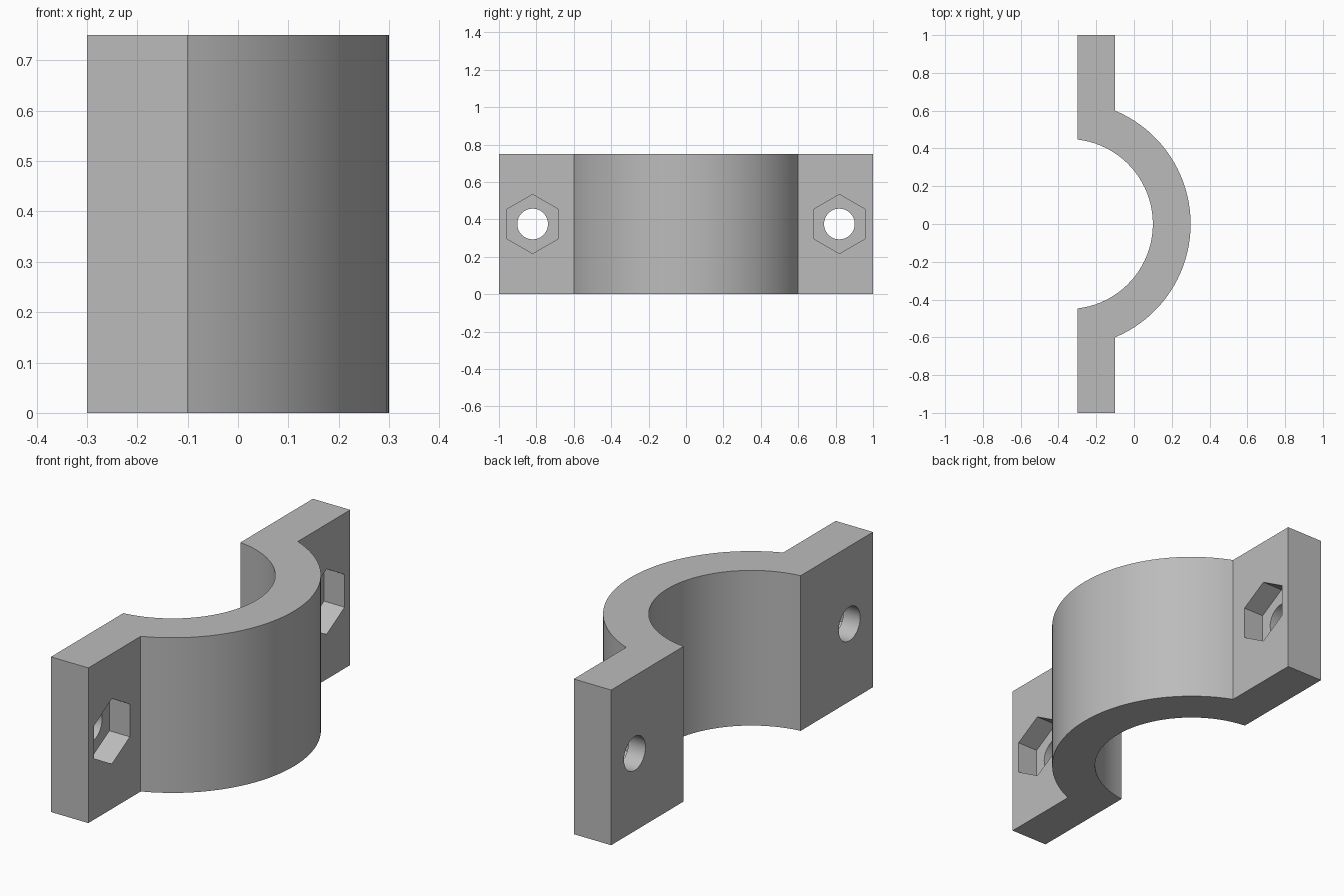
import bpy, bmesh, math
from mathutils import Matrix

if "Cube" in bpy.data.objects:
    bpy.data.objects.remove(bpy.data.objects["Cube"], do_unlink=True)

HEIGHT = 0.75
BACK, FACE = -0.3, -0.1          # flange thickness along x
CENTRE, INNER, OUTER = -0.35, 0.45, 0.65
BOLT_Y, BOLT_RADIUS = 0.82, 0.082
NUT_RADIUS, NUT_DEPTH = 0.158, 0.11

grey = bpy.data.materials.new("plain grey")
grey.use_nodes = True
colour = (0.5, 0.5, 0.5, 1)
grey.diffuse_color = colour
grey.node_tree.nodes["Principled BSDF"].inputs["Base Color"].default_value = colour


def add_object(name, bm):
    bmesh.ops.recalc_face_normals(bm, faces=bm.faces)
    mesh = bpy.data.meshes.new(name)
    bm.to_mesh(mesh)
    bm.free()
    mesh.materials.append(grey)
    obj = bpy.data.objects.new(name, mesh)
    bpy.context.collection.objects.link(obj)
    return obj


def arc(radius, x_end, steps=40):
    """Arc about the pipe axis, running from -y to +y and ending at x_end."""
    a = math.acos((x_end - CENTRE) / radius)
    return [(CENTRE + radius * math.cos(t), radius * math.sin(t))
            for t in (-a + 2 * a * i / steps for i in range(steps + 1))]


def prism(name, sides, radius, x0, x1, y):
    """Prism along x with a corner pointing up."""
    bm = bmesh.new()
    place = (Matrix.Translation(((x0 + x1) / 2, y, HEIGHT / 2))
             @ Matrix.Rotation(math.pi / 2, 4, 'Y'))
    bmesh.ops.create_cone(bm, cap_ends=True, segments=sides, radius1=radius,
                          radius2=radius, depth=x1 - x0, matrix=place)
    # turn so that a corner lies on the vertical axis
    if sides == 6 and max(v.co.z for v in bm.verts) < HEIGHT / 2 + radius * 0.95:
        bmesh.ops.rotate(bm, verts=bm.verts, cent=(0, y, HEIGHT / 2),
                         matrix=Matrix.Rotation(math.pi / 6, 3, 'X'))
    obj = add_object(name, bm)
    obj.hide_render = True
    return obj


# Half clamp: curved band with a flat flange at each end
outline = ([(BACK, -1), (FACE, -1)] + arc(OUTER, FACE) + [(FACE, 1), (BACK, 1)]
           + arc(INNER, BACK)[::-1])
bm = bmesh.new()
base = bm.faces.new([bm.verts.new((x, y, 0)) for x, y in outline])
top = bmesh.ops.extrude_face_region(bm, geom=[base])["geom"]
bmesh.ops.translate(bm, vec=(0, 0, HEIGHT),
                    verts=[g for g in top if isinstance(g, bmesh.types.BMVert)])
clamp = add_object("half_clamp", bm)
bpy.context.view_layer.objects.active = clamp
clamp.select_set(True)

# Bolt holes and hexagonal nut pockets
for y in (-BOLT_Y, BOLT_Y):
    for cutter in (prism("bolt_cutter", 48, BOLT_RADIUS, BACK - 0.1, FACE + 0.1, y),
                   prism("nut_cutter", 6, NUT_RADIUS, FACE - NUT_DEPTH, FACE + 0.05, y)):
        cut = clamp.modifiers.new("cut", 'BOOLEAN')
        cut.operation = 'DIFFERENCE'
        cut.solver = 'EXACT'
        cut.object = cutter
        bpy.ops.object.modifier_apply(modifier=cut.name)
        bpy.data.objects.remove(cutter, do_unlink=True)

bpy.ops.object.shade_smooth_by_angle(angle=math.radians(30))
